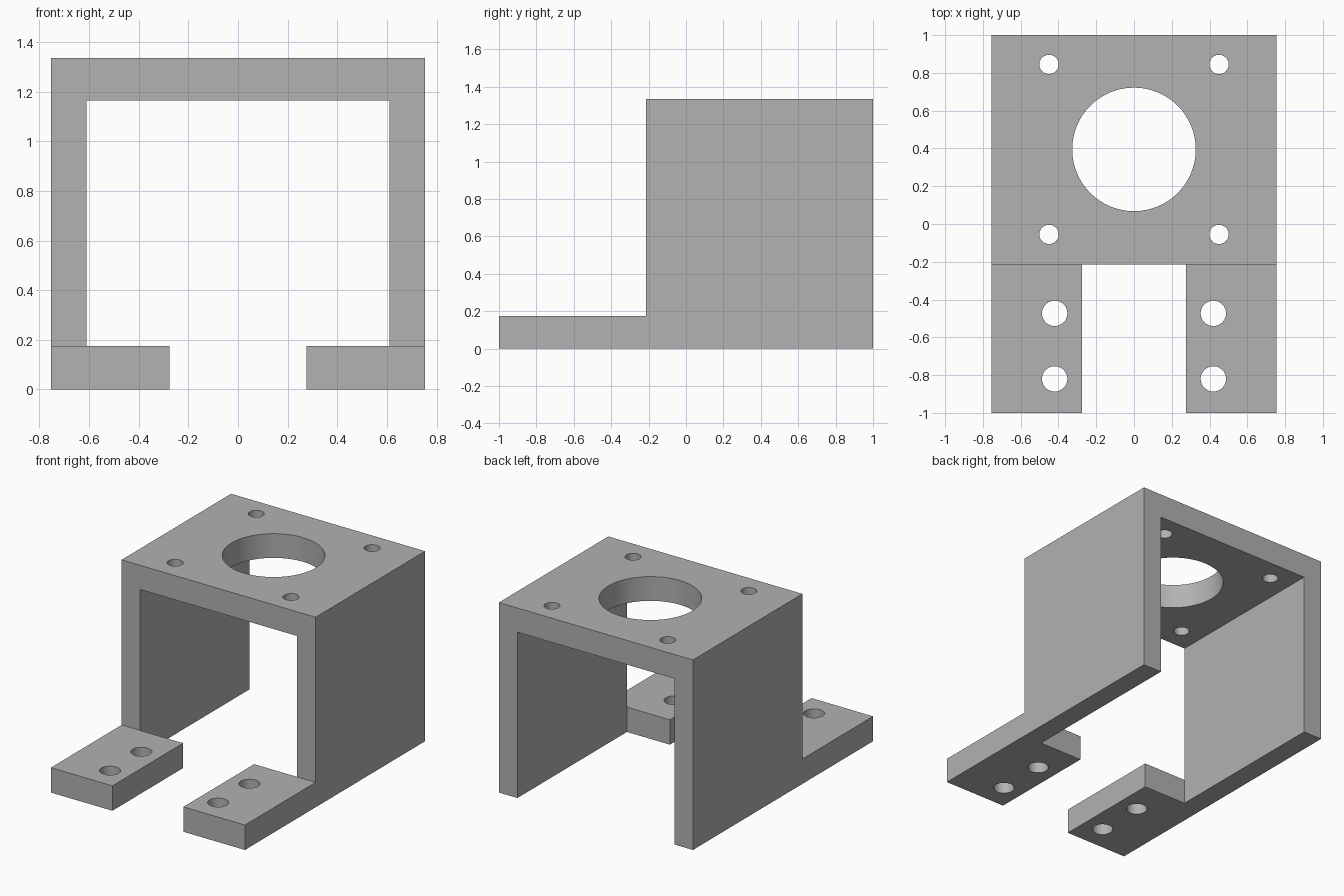
import bpy
import math

if "Cube" in bpy.data.objects:
    bpy.data.objects.remove(bpy.data.objects["Cube"], do_unlink=True)

grey = bpy.data.materials.new("plain_grey")
grey.use_nodes = True
grey.diffuse_color = (0.445, 0.445, 0.445, 1)
grey.node_tree.nodes["Principled BSDF"].inputs["Base Color"].default_value = grey.diffuse_color

# Main dimensions
HALF_W, HEIGHT = 0.754, 1.335
INNER_W, ROOF = 0.61, 1.165
FOOT_IN, FOOT_H = 0.276, 0.175
STEP_Y = -0.215


def box(name, x, y, z):
    """Box from (min, max) pairs."""
    spans = (x, y, z)
    bpy.ops.mesh.primitive_cube_add(size=1, location=[(a + b) / 2 for a, b in spans])
    ob = bpy.context.object
    ob.name = name
    for v in ob.data.vertices:
        v.co = [c * (b - a) for c, (a, b) in zip(v.co, spans)]
    ob.data.materials.append(grey)
    return ob


def drill(name, x, y, z, radius):
    """Upright round cutter, long enough for either plate."""
    bpy.ops.mesh.primitive_cylinder_add(vertices=64, radius=radius, depth=0.5,
                                        location=(x, y, z))
    ob = bpy.context.object
    ob.name = name
    ob.data.materials.append(grey)
    return ob


# Solid block to carve
bracket = box("mounting_bracket", (-HALF_W, HALF_W), (-1, 1), (0, HEIGHT))

# Channel under the roof, space above the feet, slot between the feet
cutters = [
    box("channel_cutter", (-INNER_W, INNER_W), (STEP_Y, 1.2), (-0.2, ROOF)),
    box("front_cutter", (-1, 1), (-1.2, STEP_Y), (FOOT_H, 1.6)),
    box("slot_cutter", (-FOOT_IN, FOOT_IN), (-1.2, 0), (-0.2, 0.5)),
    drill("centre_hole", 0, 0.395, HEIGHT, 0.327),
]

# Screw holes in the roof and in the feet
for side in (-1, 1):
    for y in (-0.055, 0.845):
        cutters.append(drill("roof_hole", side * 0.45, y, HEIGHT, 0.051))
    for y in (-0.82, -0.473):
        cutters.append(drill("foot_hole", side * 0.42, y, FOOT_H / 2, 0.067))

for cutter in cutters:
    cutter.hide_render = True
    mod = bracket.modifiers.new(cutter.name, "BOOLEAN")
    mod.operation = "DIFFERENCE"
    mod.solver = "EXACT"
    mod.object = cutter

# Bake the cuts and remove the cutters
bpy.context.view_layer.update()
graph = bpy.context.evaluated_depsgraph_get()
carved = bpy.data.meshes.new_from_object(bracket.evaluated_get(graph))
bracket.modifiers.clear()
bracket.data = carved
for cutter in cutters:
    bpy.data.objects.remove(cutter, do_unlink=True)

# Smooth hole walls, crisp edges
bpy.ops.object.select_all(action="DESELECT")
bracket.select_set(True)
bpy.context.view_layer.objects.active = bracket
bpy.ops.object.shade_smooth_by_angle(angle=math.radians(30))
